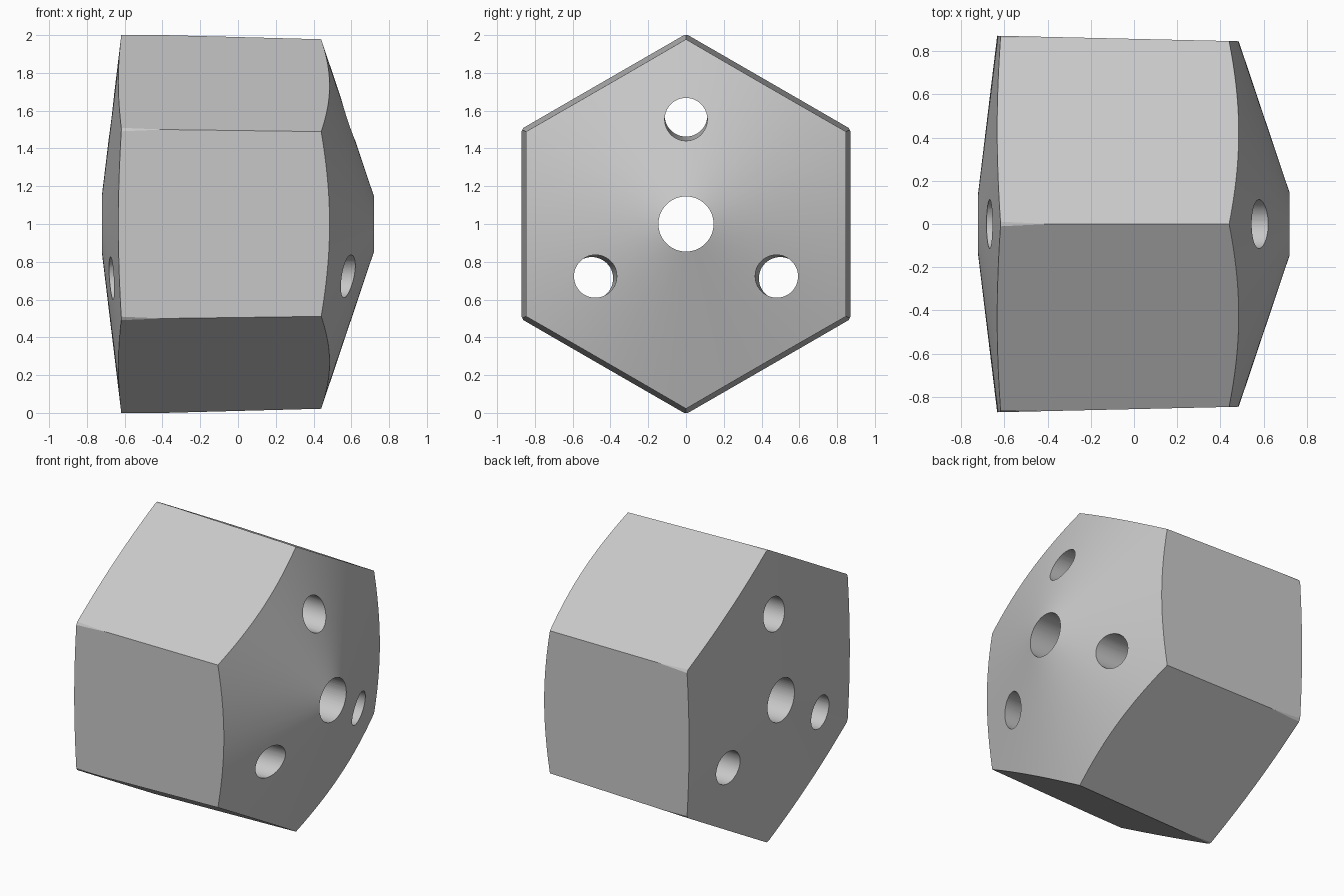
import bpy
import bmesh
import math
from mathutils import Matrix

default_cube = bpy.data.objects.get("Cube")
if default_cube:
    bpy.data.objects.remove(default_cube)

CENTRE = Matrix.Translation((0, 0, 1))

steel = bpy.data.materials.new("plain grey")
steel.use_nodes = True
GREY = (0.58, 0.58, 0.58, 1)
steel.diffuse_color = GREY
steel.node_tree.nodes["Principled BSDF"].inputs["Base Color"].default_value = GREY


def lathe(name, profile, sides, matrix=CENTRE):
    """Closed solid around the X axis from (x, radius) points, a corner at +z."""
    bm = bmesh.new()
    rings = []
    for x, r in profile:
        angles = [2 * math.pi * i / sides for i in range(sides)]
        rings.append([bm.verts.new((x, r * math.sin(a), r * math.cos(a))) for a in angles])
    for a, b in zip(rings, rings[1:]):
        for i in range(sides):
            j = (i + 1) % sides
            bm.faces.new((a[i], a[j], b[j], b[i]))
    bm.faces.new(rings[0])
    bm.faces.new(rings[-1])
    bmesh.ops.recalc_face_normals(bm, faces=bm.faces)
    bm.transform(matrix)
    mesh = bpy.data.meshes.new(name)
    bm.to_mesh(mesh)
    bm.free()
    mesh.materials.append(steel)
    obj = bpy.data.objects.new(name, mesh)
    bpy.context.collection.objects.link(obj)
    return obj


def cut(target, cutter, operation):
    """Apply a boolean and discard the cutter."""
    bpy.context.view_layer.objects.active = target
    mod = target.modifiers.new("cut", "BOOLEAN")
    mod.object = cutter
    mod.operation = operation
    mod.solver = "EXACT"
    bpy.ops.object.modifier_apply(modifier=mod.name)
    bpy.data.objects.remove(cutter)


# Slightly tapered hexagonal block
body = lathe("hexagonal_block", [(-0.8, 1.0108), (0.8, 0.9685)], 6)

# Turned envelope: shallow cone on the left end, steeper cone on the right
envelope = lathe("turned_envelope", [(-0.722, 0.14), (-0.618, 1.0),
                                     (0.433, 1.0), (0.722, 0.14)], 180)
cut(body, envelope, "INTERSECT")

# Central bore
bore = lathe("central_bore", [(-1, 0.146), (1, 0.146)], 64)
cut(body, bore, "DIFFERENCE")

# Three outer bores, leaning with the taper
for k in range(3):
    place = (CENTRE @ Matrix.Rotation(k * math.tau / 3, 4, "X")
             @ Matrix.Translation((0, 0, 0.564)) @ Matrix.Rotation(math.radians(1), 4, "Y"))
    outer = lathe("outer_bore", [(-1, 0.113), (1, 0.113)], 48, place)
    cut(body, outer, "DIFFERENCE")

# Smooth cones and bores, crisp edges
bpy.ops.object.select_all(action="DESELECT")
body.select_set(True)
bpy.context.view_layer.objects.active = body
bpy.ops.object.shade_smooth_by_angle(angle=math.radians(15))
